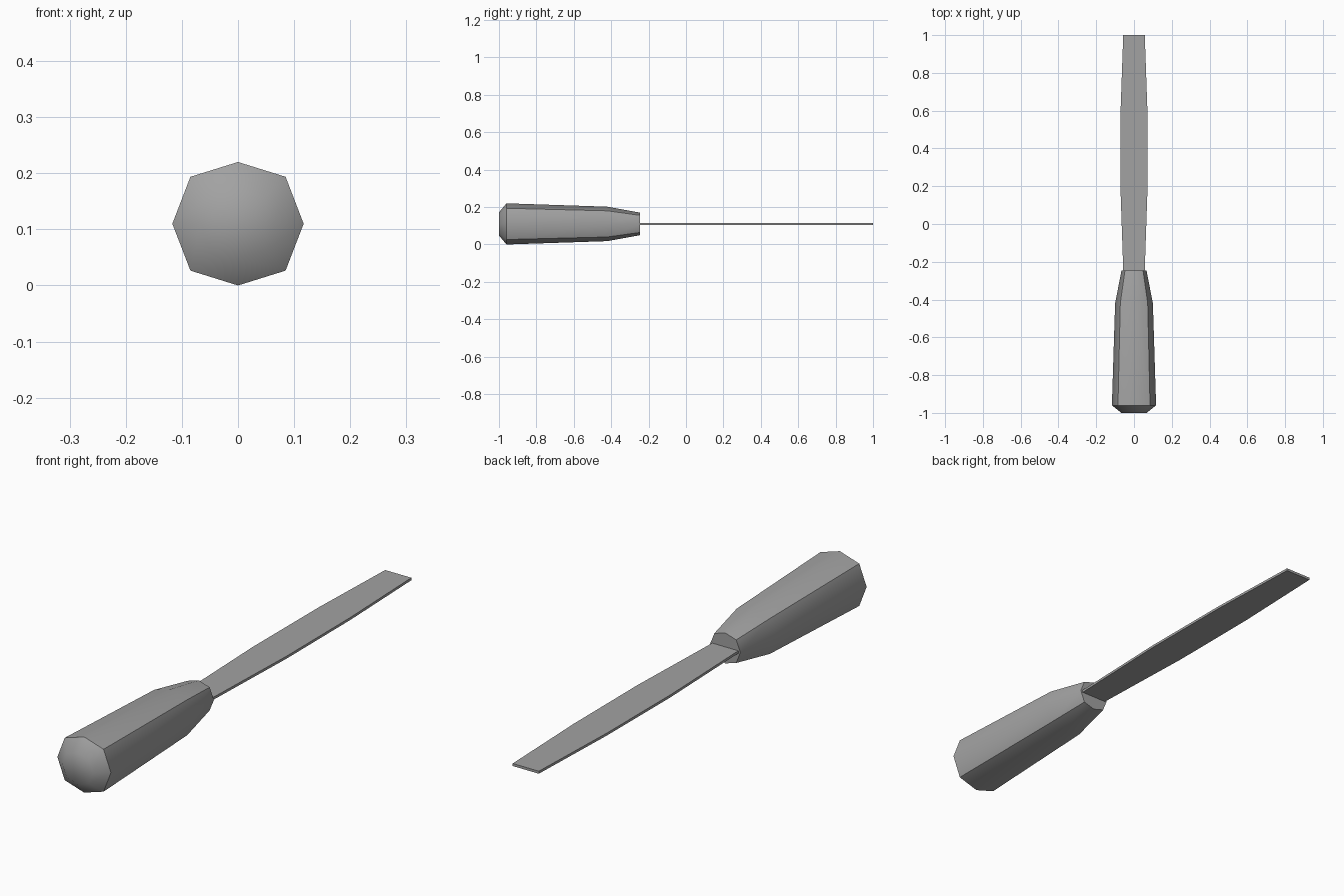
import bpy
import bmesh
import math

cube = bpy.data.objects.get("Cube")
if cube:
    bpy.data.objects.remove(cube, do_unlink=True)

AXIS_Z = 0.11

grey = bpy.data.materials.new("plain_grey")
grey.use_nodes = True
COLOUR = (0.36, 0.36, 0.36, 1)
grey.diffuse_color = COLOUR
grey.node_tree.nodes["Principled BSDF"].inputs["Base Color"].default_value = COLOUR


def loft(name, section, stations, smooth_angle=None):
    """Skin a unit cross-section along y; stations are (y, x scale, z scale)."""
    bm = bmesh.new()
    rings = [[bm.verts.new((x * sx, y, AXIS_Z + z * sz)) for x, z in section]
             for y, sx, sz in stations]
    n = len(section)
    for a, b in zip(rings, rings[1:]):
        for i in range(n):
            j = (i + 1) % n
            bm.faces.new((a[i], a[j], b[j], b[i]))
    bm.faces.new(rings[0])
    bm.faces.new(rings[-1])
    bmesh.ops.recalc_face_normals(bm, faces=bm.faces)
    mesh = bpy.data.meshes.new(name)
    bm.to_mesh(mesh)
    bm.free()
    mesh.materials.append(grey)
    obj = bpy.data.objects.new(name, mesh)
    bpy.context.collection.objects.link(obj)
    if smooth_angle:
        bpy.ops.object.select_all(action='DESELECT')
        obj.select_set(True)
        bpy.context.view_layer.objects.active = obj
        bpy.ops.object.shade_smooth_by_angle(angle=math.radians(smooth_angle))
    return obj


# Handle: slightly squared octagon with a chamfered butt and tapered neck
DX, DZ = 0.725, 0.76
octagon = [(1, 0), (DX, DZ), (0, 1), (-DX, DZ),
           (-1, 0), (-DX, -DZ), (0, -1), (DX, -DZ)]
loft("handle", octagon, [
    (-1.0, 0.067, 0.062),
    (-0.96, 0.117, 0.11),
    (-0.42, 0.1, 0.092),
    (-0.245, 0.066, 0.06),
], smooth_angle=47)

# Blade: thin flat bar, widest in the middle
bar = [(1, -1), (1, 1), (-1, 1), (-1, -1)]
HALF = 0.005
loft("blade", bar, [
    (-0.27, 0.056, HALF),
    (0.2, 0.072, HALF),
    (0.6, 0.071, HALF),
    (1.0, 0.057, HALF),
])
